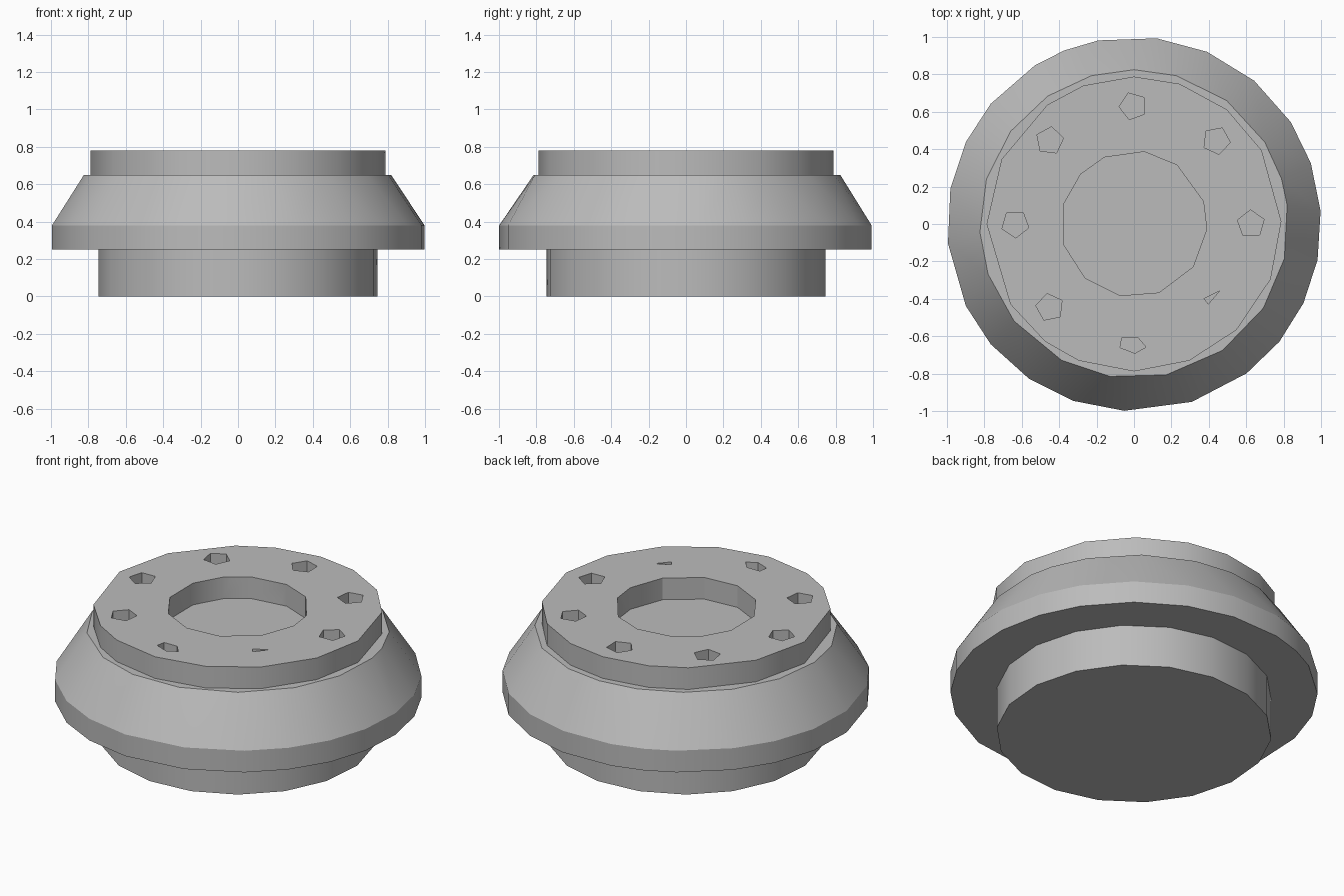
import bpy
import bmesh
from math import radians, cos, sin

old = bpy.data.objects.get("Cube")
if old:
    bpy.data.objects.remove(old, do_unlink=True)

grey = bpy.data.materials.new("plain grey")
grey.use_nodes = True
colour = (0.5, 0.5, 0.5, 1.0)
grey.diffuse_color = colour
grey.node_tree.nodes["Principled BSDF"].inputs["Base Color"].default_value = colour

# Corner angles of the unevenly faceted rims, in degrees
FLANGE = [4, 19, 33, 50, 67, 83, 101, 112, 122, 140, 154, 169,
          186, 206, 220, 236, 251, 267, 288, 307, 321, 335, 349]
SHOULDER = [7, 17, 32, 53, 74, 90, 106, 124, 143, 163,
            183, 199, 219, 242, 261, 282, 305, 327, 347]
HUB = [1, 30, 51, 72, 90, 110, 126, 154, 180, 213, 233, 248, 270, 292, 314, 338]
PIT = [18, 54, 82, 114, 137, 164, 197, 228, 259, 290, 324, 356]


def even(count, start=0):
    return [start + 360 * i / count for i in range(count)]


def ring(bm, angles, radius, z, centre=(0, 0), squash=1, turn=0):
    """Loop of points, optionally squashed across the turned axis."""
    c, s = cos(radians(turn)), sin(radians(turn))
    points = []
    for a in angles:
        u, v = radius * cos(radians(a)), radius * squash * sin(radians(a))
        points.append(bm.verts.new((centre[0] + u * c - v * s,
                                    centre[1] + u * s + v * c, z)))
    return points


def stitch(bm, low, low_angles, high, high_angles):
    """Join two rings whose corner counts may differ."""
    if low_angles == high_angles:
        for i in range(len(low)):
            bm.faces.new((low[i - 1], low[i], high[i], high[i - 1]))
        return
    n, m = len(low), len(high)
    i = j = 0
    while i < n or j < m:
        next_low = low_angles[i + 1] if i + 1 < n else low_angles[0] + 360
        next_high = high_angles[j + 1] if j + 1 < m else high_angles[0] + 360
        if j >= m or (i < n and next_low <= next_high):
            bm.faces.new((low[i % n], low[(i + 1) % n], high[j % m]))
            i += 1
        else:
            bm.faces.new((low[i % n], high[(j + 1) % m], high[j % m]))
            j += 1


def add_solid(bm, layers, **placing):
    """Closed solid through (angles, radius, z) layers, bottom to top."""
    rings = [ring(bm, *layer, **placing) for layer in layers]
    for k in range(len(rings) - 1):
        stitch(bm, rings[k], layers[k][0], rings[k + 1], layers[k + 1][0])
    bm.faces.new(rings[0][::-1])
    bm.faces.new(rings[-1])


def finish(bm, name):
    bmesh.ops.recalc_face_normals(bm, faces=bm.faces)
    mesh = bpy.data.meshes.new(name)
    bm.to_mesh(mesh)
    bm.free()
    mesh.materials.append(grey)
    obj = bpy.data.objects.new(name, mesh)
    bpy.context.collection.objects.link(obj)
    return obj


def select(obj):
    bpy.ops.object.select_all(action='DESELECT')
    obj.select_set(True)
    bpy.context.view_layer.objects.active = obj


# Base drum
bm = bmesh.new()
sides = even(18, 5)
add_solid(bm, [(sides, 0.75, 0), (sides, 0.75, 0.26)])
base = finish(bm, "base_drum")

# Wide flange with a sloping shoulder
bm = bmesh.new()
add_solid(bm, [(FLANGE, 1.0, 0.25), (FLANGE, 1.0, 0.38), (SHOULDER, 0.825, 0.65)])
flange = finish(bm, "sloped_flange")

# Top hub disc
bm = bmesh.new()
add_solid(bm, [(HUB, 0.788, 0.65), (HUB, 0.788, 0.78)])
hub = finish(bm, "top_hub")

# Cutter for the central recess and the ring of bolt holes
bm = bmesh.new()
add_solid(bm, [(PIT, 0.39, 0.6), (PIT, 0.39, 0.85)])
for i in range(8):
    a = radians(45 * i)
    place = dict(centre=(0.63 * cos(a) - 0.005, 0.63 * sin(a)), turn=45 * i + 20)
    corners, size = even(5), 0.075
    if i == 6:      # flattened hole
        place.update(centre=(-0.01, -0.645), squash=0.6, turn=-10)
    elif i == 7:    # thin sliver hole
        place.update(centre=(0.41, -0.395), squash=0.35, turn=38)
        corners, size = even(3), 0.06
    add_solid(bm, [(corners, size, 0.6), (corners, size, 0.85)], **place)
cutter = finish(bm, "hole_cutter")
cutter.hide_render = True

cut = hub.modifiers.new("holes", 'BOOLEAN')
cut.operation = 'DIFFERENCE'
cut.solver = 'EXACT'
cut.object = cutter
select(hub)
bpy.ops.object.modifier_apply(modifier=cut.name)
bpy.data.objects.remove(cutter, do_unlink=True)

# Smooth round walls, crisp rims
for part in (base, flange, hub):
    select(part)
    bpy.ops.object.shade_smooth_by_angle(angle=radians(30))
